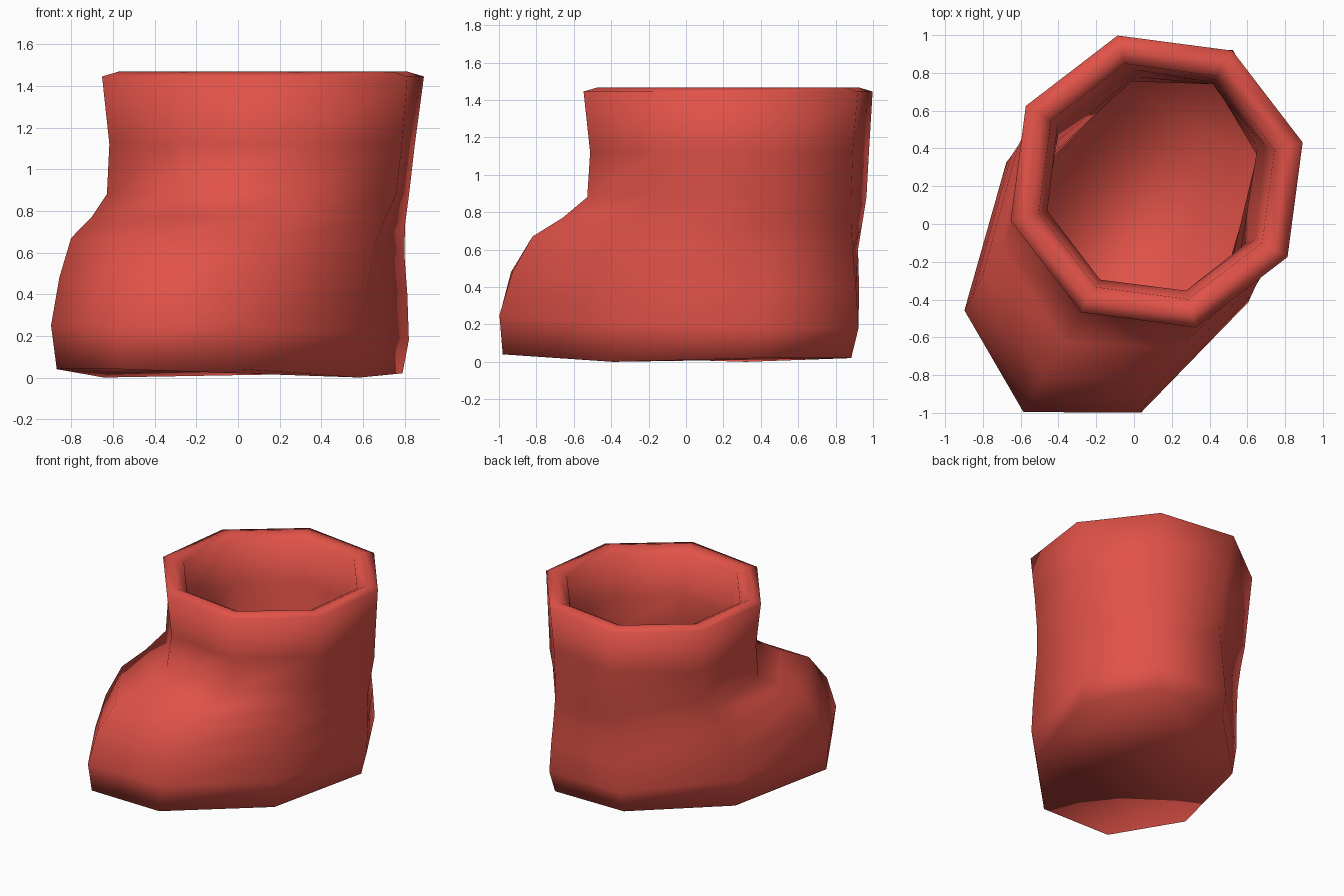
import bpy, bmesh, math
from mathutils import Vector

if "Cube" in bpy.data.objects:
    bpy.data.objects.remove(bpy.data.objects["Cube"])

# Boot axes: the toe points 240 degrees round from +x, ankle centred off the origin
CENTRE = Vector((0.12, 0.225, 0))
FWD = Vector((math.cos(math.radians(240)), math.sin(math.radians(240)), 0))
SIDE = Vector((math.cos(math.radians(330)), math.sin(math.radians(330)), 0))

# Each row: z at heel, side, toe; heel; back (u, v); side (u, v); front (u, v); toe
ROWS = [
    (0.02, 0.00, 0.04, -0.76, -0.465, 0.505, 0.30, 0.71, 1.097, 0.51, 1.38),
    (0.18, 0.21, 0.25, -0.805, -0.50, 0.52, 0.31, 0.74, 1.10, 0.54, 1.41),
    (0.40, 0.44, 0.48, -0.79, -0.52, 0.50, 0.27, 0.735, 1.02, 0.54, 1.34),
    (0.60, 0.63, 0.67, -0.77, -0.525, 0.48, 0.20, 0.73, 0.89, 0.55, 1.20),
    (0.74, 0.76, 0.77, -0.76, -0.56, 0.465, 0.10, 0.735, 0.71, 0.54, 0.98),
    (0.88, 0.88, 0.88, -0.76, -0.58, 0.475, 0.02, 0.75, 0.555, 0.545, 0.80),
    (1.12, 1.12, 1.12, -0.77, -0.575, 0.51, 0.0, 0.77, 0.54, 0.54, 0.765),
]


def ring(row):
    """Eight mirrored points (u, v, z) of one section."""
    zh, zs, zt, h, bu, bv, su, sv, fu, fv, t = row
    return [(t, 0, zt), (fu, fv, zt), (su, sv, zs), (bu, bv, zh),
            (h, 0, zh), (bu, -bv, zh), (su, -sv, zs), (fu, -fv, zt)]


def octagon(r, z):
    return [(r * math.cos(k * math.pi / 4), r * math.sin(k * math.pi / 4), z) for k in range(8)]


def inset(points, d):
    """Move a section inwards for the lining."""
    mid = (points[0][0] + points[4][0]) / 2
    out = []
    for u, v, z in points:
        n = Vector((u - mid, v))
        n *= 1 - d / n.length
        out.append((mid + n.x, n.y, z))
    return out


# Outer skin, rounded rim, then the lining down to the insole
sections = [ring(r) for r in ROWS]
sections += [octagon(0.80, 1.445), octagon(0.72, 1.468), octagon(0.645, 1.43)]
for i in range(6, 0, -1):
    pts = inset(ring(ROWS[i]), 0.165)
    if 3 <= i <= 5:
        pts = [(u, v, z - (0.10 if u > 0.3 else 0.0)) for u, v, z in pts]
    sections.append(pts)

bm = bmesh.new()
loops = [[bm.verts.new(CENTRE + FWD * u + SIDE * v + Vector((0, 0, z))) for u, v, z in s]
         for s in sections]
for a, b in zip(loops, loops[1:]):
    for k in range(8):
        j = (k + 1) % 8
        bm.faces.new((a[k], a[j], b[j], b[k]))
bm.faces.new(loops[0][::-1])   # sole
bm.faces.new(loops[-1])        # insole
bmesh.ops.recalc_face_normals(bm, faces=bm.faces)
for f in bm.faces:
    f.smooth = True

mesh = bpy.data.meshes.new("boot")
bm.to_mesh(mesh)
bm.free()
red = bpy.data.materials.new("warm red")
red.diffuse_color = (0.75, 0.085, 0.065, 1)
red.use_nodes = True
red.node_tree.nodes["Principled BSDF"].inputs["Base Color"].default_value = red.diffuse_color
mesh.materials.append(red)
boot = bpy.data.objects.new("boot", mesh)
bpy.context.collection.objects.link(boot)
